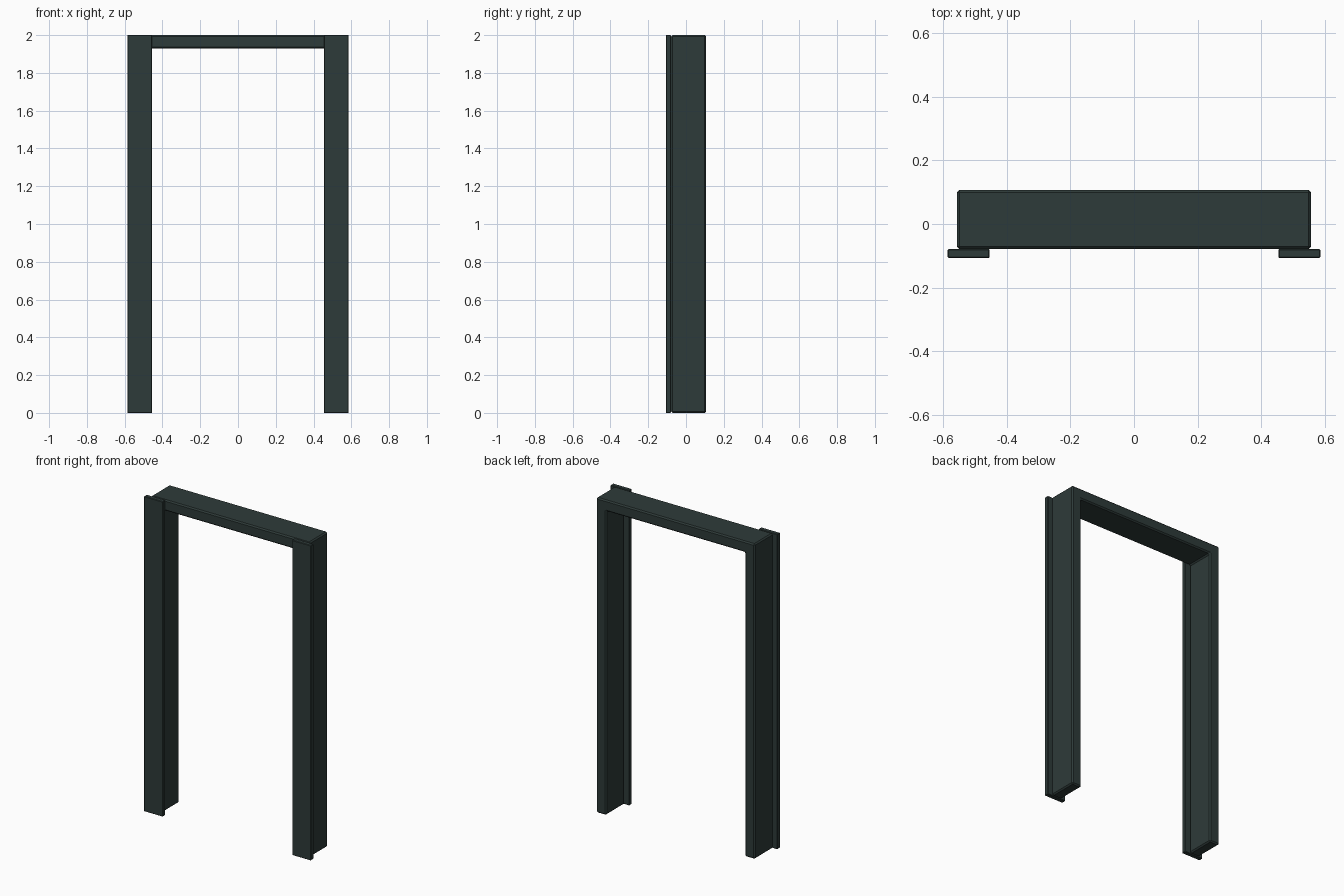
import bpy, bmesh

if "Cube" in bpy.data.objects:
    bpy.data.objects.remove(bpy.data.objects["Cube"])

paint = bpy.data.materials.new("dark green grey paint")
paint.diffuse_color = (0.027, 0.043, 0.041, 1)
paint.use_nodes = True
paint.node_tree.nodes["Principled BSDF"].inputs["Base Color"].default_value = paint.diffuse_color


def extruded(name, outline, y0, y1, bevel):
    """Extrude an x-z outline from y0 to y1 and chamfer its edges."""
    mesh = bpy.data.meshes.new(name)
    bm = bmesh.new()
    face = bm.faces.new([bm.verts.new((x, y0, z)) for x, z in outline])
    ext = bmesh.ops.extrude_face_region(bm, geom=[face])
    verts = [g for g in ext["geom"] if isinstance(g, bmesh.types.BMVert)]
    bmesh.ops.translate(bm, verts=verts, vec=(0, y1 - y0, 0))
    bmesh.ops.recalc_face_normals(bm, faces=bm.faces)
    bmesh.ops.bevel(bm, geom=bm.edges[:], offset=bevel, segments=1,
                    affect='EDGES', clamp_overlap=True)
    bm.to_mesh(mesh)
    bm.free()
    mesh.materials.append(paint)
    obj = bpy.data.objects.new(name, mesh)
    bpy.context.collection.objects.link(obj)
    return obj


# Door frame: two jambs joined by a header
W, T, H = 0.557, 0.07, 2.0
I = W - T
extruded("door_frame",
         [(-W, 0), (-I, 0), (-I, H - T), (I, H - T), (I, 0), (W, 0), (W, H), (-W, H)],
         -0.079, 0.107, 0.008)

# Flat casing boards on the front of each jamb
for side, name in ((-1, "left_casing"), (1, "right_casing")):
    a, b = side * 0.454, side * 0.586
    extruded(name, [(a, 0), (b, 0), (b, H), (a, H)], -0.107, -0.079, 0.003)
